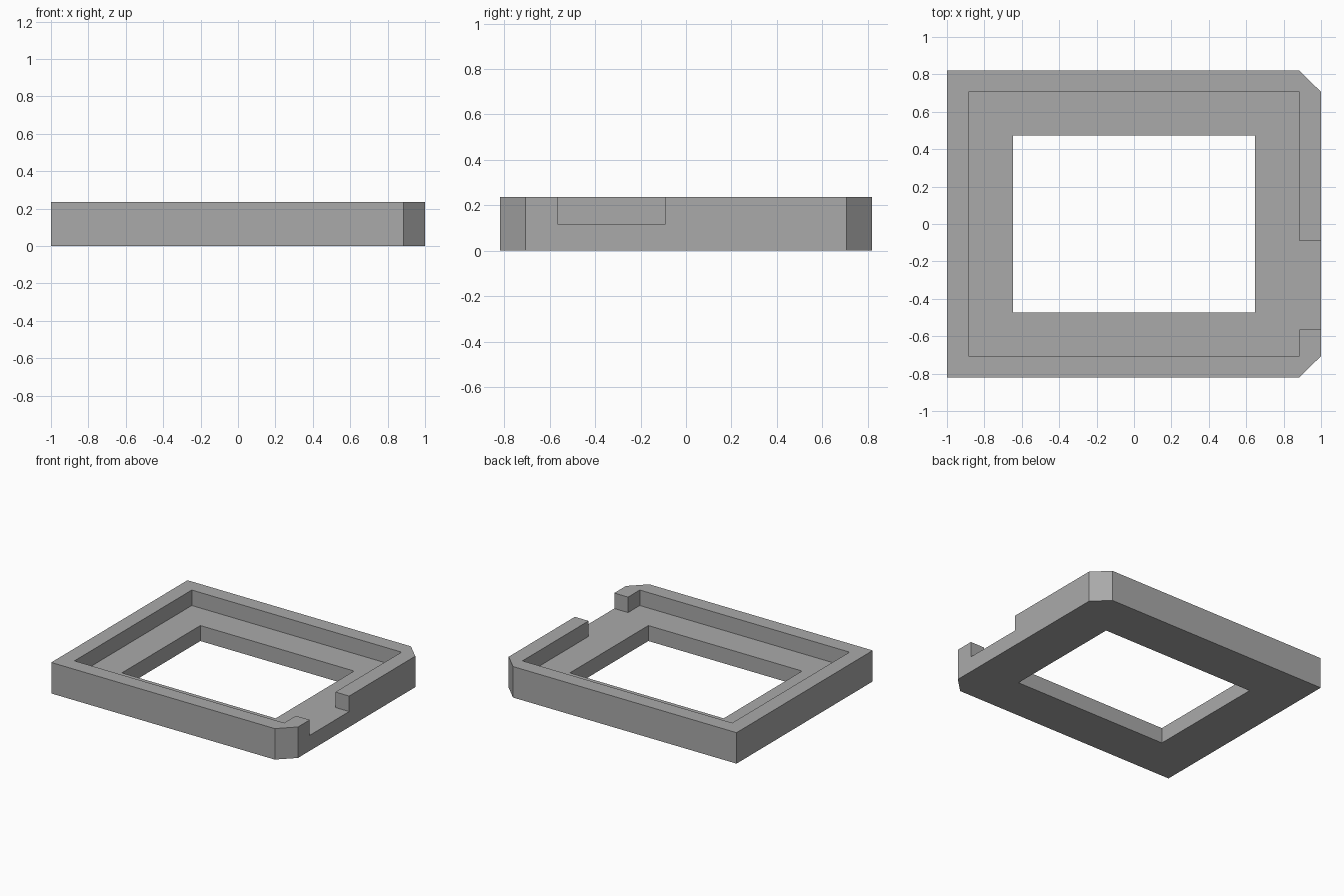
import bpy, bmesh

if "Cube" in bpy.data.objects:
    bpy.data.objects.remove(bpy.data.objects["Cube"], do_unlink=True)

HEIGHT, LEDGE = 0.236, 0.118
OUT_X, OUT_Y = 1.0, 0.82          # outer frame
IN_X, IN_Y = 0.884, 0.706         # recess, also where the chamfers start
HOLE_X, HOLE_Y = 0.648, 0.472     # through opening
NOTCH_LOW, NOTCH_HIGH = -0.565, -0.09

grey = bpy.data.materials.new("plain_grey")
grey.use_nodes = True
colour = (0.4, 0.4, 0.4, 1)
grey.diffuse_color = colour
grey.node_tree.nodes["Principled BSDF"].inputs["Base Color"].default_value = colour


def prism(name, outline, bottom, top):
    """Extrude a flat outline straight up into a solid."""
    bm = bmesh.new()
    base = bm.faces.new([bm.verts.new((x, y, bottom)) for x, y in outline])
    side = bmesh.ops.extrude_face_region(bm, geom=[base])["geom"]
    verts = [v for v in side if isinstance(v, bmesh.types.BMVert)]
    bmesh.ops.translate(bm, verts=verts, vec=(0, 0, top - bottom))
    bmesh.ops.recalc_face_normals(bm, faces=bm.faces)
    mesh = bpy.data.meshes.new(name)
    bm.to_mesh(mesh)
    bm.free()
    mesh.materials.append(grey)
    obj = bpy.data.objects.new(name, mesh)
    bpy.context.collection.objects.link(obj)
    return obj


def cut(target, cutter):
    """Subtract the cutter, apply the result and discard the cutter."""
    cutter.hide_render = True
    mod = target.modifiers.new("cut", "BOOLEAN")
    mod.operation, mod.solver, mod.object = "DIFFERENCE", "EXACT", cutter
    bpy.context.view_layer.objects.active = target
    bpy.ops.object.modifier_apply(modifier=mod.name)
    bpy.data.objects.remove(cutter, do_unlink=True)


# Frame body with two chamfered corners on its left side
frame = prism("frame", [
    (-OUT_X, -OUT_Y), (IN_X, -OUT_Y), (OUT_X, -IN_Y),
    (OUT_X, IN_Y), (IN_X, OUT_Y), (-OUT_X, OUT_Y)], 0, HEIGHT)

# Upper recess, running out through the side notch
cut(frame, prism("recess_cutter", [
    (-IN_X, -IN_Y), (IN_X, -IN_Y), (IN_X, NOTCH_LOW), (1.2, NOTCH_LOW),
    (1.2, NOTCH_HIGH), (IN_X, NOTCH_HIGH), (IN_X, IN_Y), (-IN_X, IN_Y)],
    LEDGE, HEIGHT + 0.1))

# Opening through the floor
cut(frame, prism("opening_cutter", [
    (-HOLE_X, -HOLE_Y), (HOLE_X, -HOLE_Y),
    (HOLE_X, HOLE_Y), (-HOLE_X, HOLE_Y)], -0.1, HEIGHT + 0.1))
